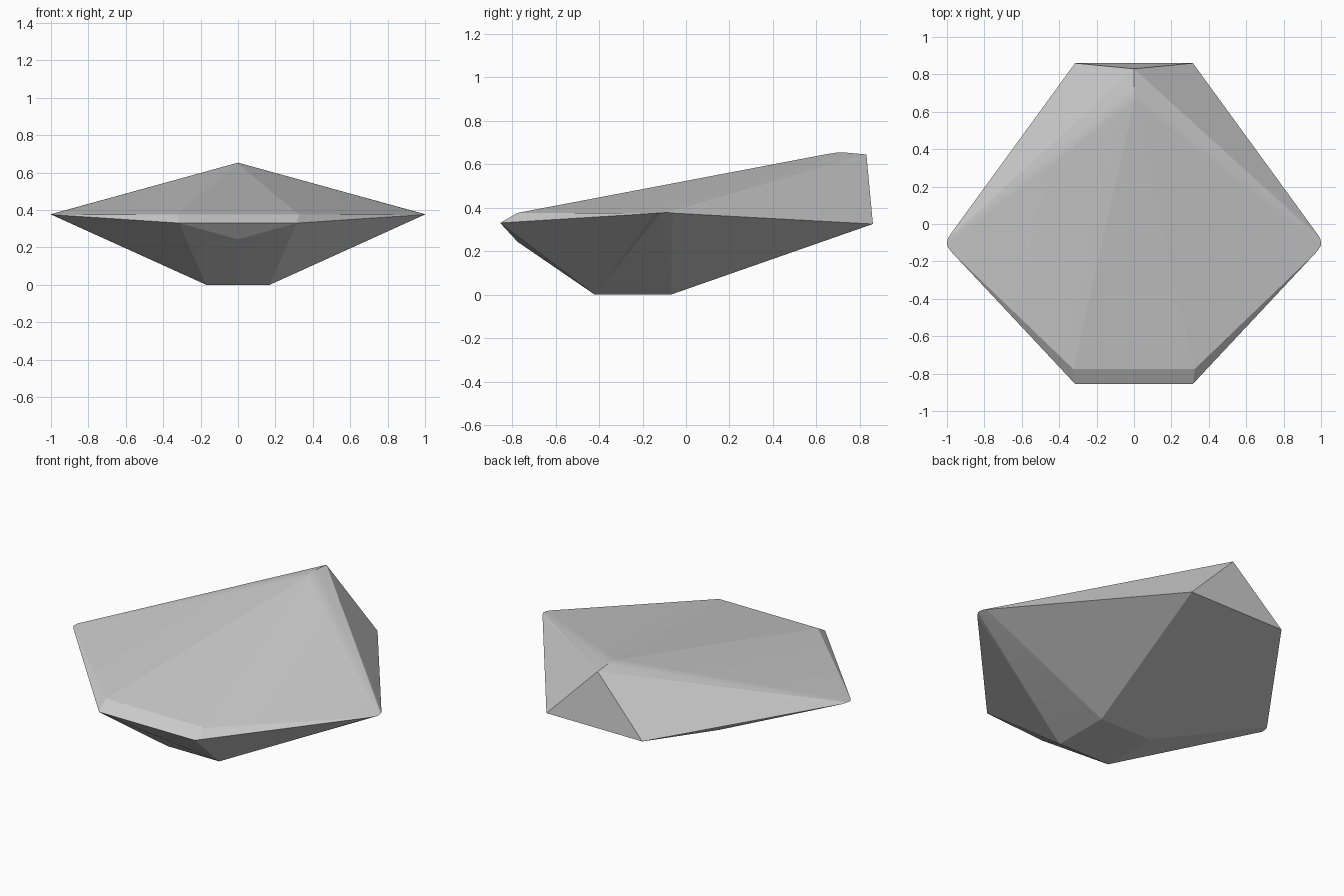
import bpy, bmesh, math

if "Cube" in bpy.data.objects:
    bpy.data.objects.remove(bpy.data.objects["Cube"])

# Key corners of the faceted stone (right half; mirrored across x = 0)
corners = [
    (0.17, -0.42, 0), (0.17, -0.07, 0),                  # flat base
    (0.315, -0.855, 0.33), (0.325, -0.775, 0.376),       # front rim and its chamfer
    (0.315, 0.86, 0.325),                                # back rim
    (0.985, -0.06, 0.375), (0.998, -0.085, 0.378),       # rounded side tip
    (1.0, -0.115, 0.376), (0.98, -0.145, 0.374),
]
# Points on the centre line: front chin, then the rounded peak
centre = [(0, -0.775, 0.243), (0, 0.65, 0.647), (0, 0.69, 0.653),
          (0, 0.74, 0.653), (0, 0.83, 0.645)]

bm = bmesh.new()
for x, y, z in corners:
    for s in (-1, 1):
        bm.verts.new((s * x, y, z))
for p in centre:
    bm.verts.new(p)

# Wrap the corners in flat facets
hull = bmesh.ops.convex_hull(bm, input=bm.verts[:])
loose = [v for v in bm.verts if not v.link_faces]
bmesh.ops.delete(bm, geom=loose, context='VERTS')
bmesh.ops.dissolve_limit(bm, angle_limit=math.radians(0.5),
                         verts=bm.verts[:], edges=bm.edges[:])
bmesh.ops.recalc_face_normals(bm, faces=bm.faces[:])

mesh = bpy.data.meshes.new("faceted_stone")
bm.to_mesh(mesh)
bm.free()
stone = bpy.data.objects.new("faceted_stone", mesh)
bpy.context.collection.objects.link(stone)

# Soft shading only across the very shallow creases
bpy.context.view_layer.objects.active = stone
stone.select_set(True)
bpy.ops.object.shade_smooth_by_angle(angle=math.radians(8))
